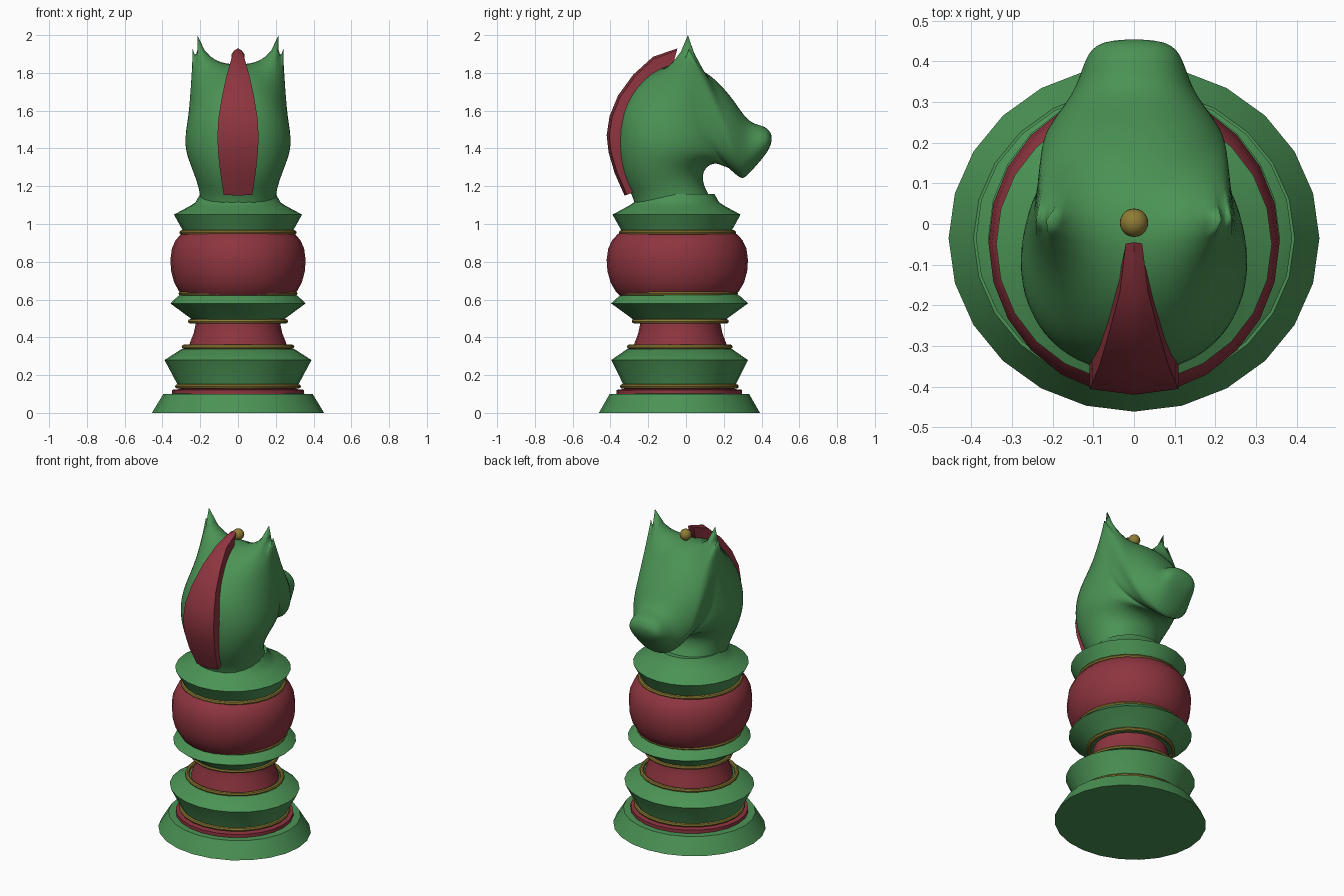
import bpy, bmesh, math

if "Cube" in bpy.data.objects:
    bpy.data.objects.remove(bpy.data.objects["Cube"])


def material(name, rgb):
    m = bpy.data.materials.new(name)
    m.diffuse_color = (*rgb, 1)
    m.use_nodes = True
    m.node_tree.nodes["Principled BSDF"].inputs["Base Color"].default_value = m.diffuse_color
    return m


GREEN = material("green", (0.07, 0.29, 0.09))
RED = material("red", (0.27, 0.035, 0.05))
GOLD = material("gold", (0.27, 0.2, 0.035))


def finish(bm, name, mat, angle=30):
    bmesh.ops.recalc_face_normals(bm, faces=bm.faces)
    me = bpy.data.meshes.new(name)
    bm.to_mesh(me)
    bm.free()
    me.materials.append(mat)
    ob = bpy.data.objects.new(name, me)
    bpy.context.collection.objects.link(ob)
    bpy.ops.object.select_all(action='DESELECT')
    ob.select_set(True)
    bpy.context.view_layer.objects.active = ob
    bpy.ops.object.shade_smooth_by_angle(angle=math.radians(angle))
    return ob


def loft(rings, closed_loop=False):
    """Bridge equal-length rings of points; cap the ends or join last to first."""
    bm = bmesh.new()
    vs = [[bm.verts.new(p) for p in r] for r in rings]
    n = len(vs[0])
    pairs = list(zip(vs, vs[1:])) + ([(vs[-1], vs[0])] if closed_loop else [])
    for a, b in pairs:
        for i in range(n):
            j = (i + 1) % n
            bm.faces.new((a[i], a[j], b[j], b[i]))
    if not closed_loop:
        bm.faces.new(vs[0])
        bm.faces.new(vs[-1])
    return bm


def turned(name, mat, profile, ry, cy, closed=False, sides=24):
    """Oval turned part: profile of (radius, z), y radius scaled by ry, centred on cy."""
    rings = [[(r * math.sin(k * math.tau / sides), cy - ry * r * math.cos(k * math.tau / sides), z)
              for k in range(sides)] for r, z in profile]
    return finish(loft(rings, closed), name, mat)


# Stacked turned body
turned("base", GREEN, [(.456, 0), (.395, .1), (.3, .103)], .935, -.035)
turned("base_band", RED, [(.35, .095), (.35, .122), (.31, .126), (.31, .145)], .95, -.035)
turned("lower_collar", GREEN, [(.315, .13), (.32, .15), (.389, .28), (.3, .337), (.25, .345)], .93, -.034)
turned("waist", RED, [(.265, .335), (.255, .37), (.235, .42), (.222, .48), (.222, .5)], .95, -.03)
turned("middle_collar", GREEN, [(.23, .48), (.25, .5), (.359, .58), (.315, .62), (.28, .64)], 1.01, -.034)
turned("bulb", RED, [(.29, .62), (.313, .645), (.338, .69), (.354, .75), (.358, .81),
                     (.35, .87), (.33, .915), (.303, .945), (.28, .96)], 1.045, -.046)
turned("top_collar", GREEN, [(.28, .94), (.292, .965), (.339, 1.05), (.255, 1.095),
                             (.225, 1.115), (.2, 1.16)], 1, -.05)

# Gold rings
for i, (r, z, ry, cy) in enumerate([(.32, .14, .945, -.035), (.285, .35, .94, -.033), (.252, .485, .97, -.03),
                                    (.302, .632, 1, -.04), (.298, .955, 1, -.045)]):
    ring = [(r + .013 * math.cos(a * math.tau / 8), z + .012 * math.sin(a * math.tau / 8)) for a in range(8)]
    turned(f"gold_ring_{i + 1}", GOLD, ring, ry, cy, closed=True)

# Head: oval sections fanned around the throat (back y, z, front y, z, half width)
sections = [
    (-.27, 1.03, .17, 1.03, .21), (-.275, 1.13, .145, 1.13, .2), (-.325, 1.21, .095, 1.2, .215),
    (-.36, 1.31, .09, 1.285, .25), (-.38, 1.46, .15, 1.325, .287), (-.345, 1.65, .19, 1.31, .285),
    (-.2, 1.82, .215, 1.295, .265), (0, 1.86, .245, 1.275, .25), (.12, 1.8, .27, 1.25, .235),
    (.18, 1.745, .285, 1.243, .215), (.25, 1.665, .295, 1.238, .19), (.32, 1.555, .305, 1.238, .16),
    (.37, 1.53, .34, 1.27, .138), (.435, 1.515, .405, 1.345, .118), (.462, 1.455, .44, 1.395, .08)]
# Half outline of the section that rises into the ears
ear = [(0, -.005, 1.865), (.075, 0, 1.875), (.215, .01, 2.0), (.242, .012, 1.96), (.243, .01, 1.83),
       (.245, .02, 1.7), (.265, .07, 1.54), (.2, .17, 1.36), (0, .245, 1.275)]
rings = []
for k, (by, bz, fy, fz, w) in enumerate(sections):
    half = []
    for i in range(9):
        t = i * math.pi / 8
        u = (1 - math.cos(t)) / 2
        half.append((w * math.sin(t) ** .9 if 0 < i < 8 else 0, by + (fy - by) * u, bz + (fz - bz) * u))
    if k == 7:
        half = ear
    rings.append(half + [(-x, y, z) for x, y, z in half[-2:0:-1]])
bm = loft(rings)
# Keep the ear tips pointed when the head is subdivided
crease = bm.verts.layers.float.new("crease_vert")
bm.verts.ensure_lookup_table()
for i, c in ((2, 1), (14, 1), (3, .6), (13, .6)):
    bm.verts[7 * 16 + i][crease] = c
head = finish(bm, "horse_head", GREEN, 180)
sub = head.modifiers.new("smooth", 'SUBSURF')
sub.levels = sub.render_levels = 2

# Mane: ridged strip down the back of the neck (outer y, z, inner y, z, half width)
mane = [(-.325, 1.15, -.22, 1.19, .076), (-.378, 1.27, -.27, 1.3, .094), (-.41, 1.38, -.3, 1.4, .106),
        (-.42, 1.47, -.3, 1.47, .109), (-.405, 1.57, -.29, 1.54, .103), (-.36, 1.68, -.26, 1.62, .085),
        (-.28, 1.79, -.2, 1.71, .062), (-.175, 1.885, -.12, 1.8, .035), (-.045, 1.93, -.07, 1.84, .02)]
strip = []
for oy, oz, iy, iz, w in mane:
    ey, ez = oy + .12 * (iy - oy), oz + .12 * (iz - oz)
    strip.append([(-w, iy, iz), (-w, ey, ez), (0, oy, oz), (w, ey, ez), (w, iy, iz)])
finish(loft(strip), "mane", RED, 40)

# Gold bead between the ears
bm = bmesh.new()
bmesh.ops.create_uvsphere(bm, u_segments=20, v_segments=12, radius=.035)
bmesh.ops.translate(bm, verts=bm.verts, vec=(0, .003, 1.888))
finish(bm, "bead", GOLD)
